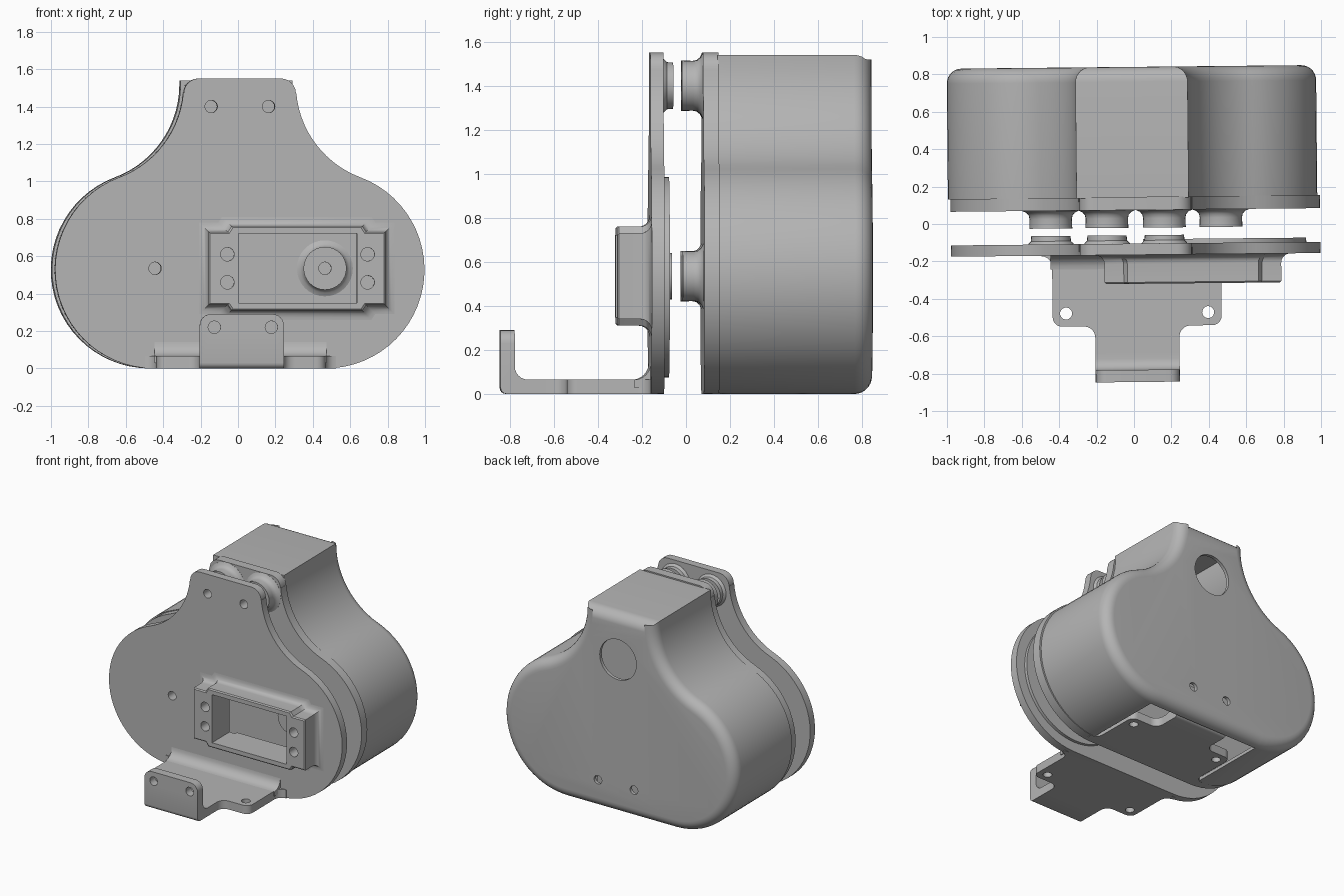
import bpy, bmesh
from math import sin, cos, pi, atan2, sqrt, asin

old = bpy.data.objects.get("Cube")
if old:
    bpy.data.objects.remove(old, do_unlink=True)

grey = bpy.data.materials.new("plain grey")
grey.use_nodes = True
COLOUR = (0.46, 0.46, 0.46, 1)
grey.diffuse_color = COLOUR
grey.node_tree.nodes["Principled BSDF"].inputs["Base Color"].default_value = COLOUR

parts, cutters = [], []


def loft(name, rings, keep=True):
    """Skin equal-length rings of points and cap both ends."""
    bm = bmesh.new()
    loops = [[bm.verts.new(p) for p in ring] for ring in rings]
    n = len(loops[0])
    for a, b in zip(loops, loops[1:]):
        for i in range(n):
            j = (i + 1) % n
            bm.faces.new((a[i], a[j], b[j], b[i]))
    bm.faces.new(loops[0])
    bm.faces.new(loops[-1])
    bmesh.ops.recalc_face_normals(bm, faces=bm.faces)
    mesh = bpy.data.meshes.new(name)
    bm.to_mesh(mesh)
    bm.free()
    mesh.materials.append(grey)
    ob = bpy.data.objects.new(name, mesh)
    bpy.context.collection.objects.link(ob)
    ob.hide_render = not keep
    (parts if keep else cutters).append(ob)
    return ob


def arc(cx, cy, r, a0, a1, n):
    return [(cx + r * cos(a0 + (a1 - a0) * i / n), cy + r * sin(a0 + (a1 - a0) * i / n))
            for i in range(n + 1)]


def at_y(pts, y):
    return [(x, y, z) for x, z in pts]


def lathe(name, x, z, steps, keep=True, n=32):
    """Turn (radius, y) steps about a line along y."""
    return loft(name, [at_y(arc(x, z, r, 0, 2 * pi * (n - 1) / n, n - 1), y)
                       for r, y in steps], keep)


def box_cutter(x0, x1, y0, y1, z0, z1):
    base = [(x0, z0), (x1, z0), (x1, z1), (x0, z1)]
    return loft("cutter", [at_y(base, y0), at_y(base, y1)], False)


def cut(ob, tools):
    bpy.context.view_layer.objects.active = ob
    for tool in tools:
        mod = ob.modifiers.new("cut", 'BOOLEAN')
        mod.operation, mod.solver, mod.object = 'DIFFERENCE', 'EXACT', tool
        bpy.ops.object.modifier_apply(modifier=mod.name)


def outline(cx, top, d=0, corner=0):
    """Bell-shaped body outline, shrunk by d, with optional rounded top corners."""
    lobe_x, lobe_r, neck_r, half = 0.46, 0.5275, 0.53, 0.30
    neck_x = half + neck_r
    neck_z = lobe_r + sqrt((lobe_r + neck_r) ** 2 - (neck_x - lobe_x) ** 2)
    phi = atan2(neck_z - lobe_r, neck_x - lobe_x)
    side = arc(lobe_x, lobe_r, lobe_r - d, -pi / 2, phi, 28)
    end = pi
    if corner:
        end = pi + asin((neck_z - (top - corner)) / neck_r)
    side += arc(neck_x, neck_z, neck_r + d, phi + pi, end, 14)[1:]
    if corner:
        side += arc(half - corner, top - corner, corner, 0, pi / 2, 6)
    else:
        side.append((half - d, top - d))
    return [(cx + x, z) for x, z in side] + [(cx - x, z) for x, z in reversed(side)]


# Front plate and the matching lid of the rear cup
plate_line = outline(0.008, 1.55, 0, 0.08)
plate = loft("front_plate", [at_y(plate_line, y) for y in (-0.165, -0.105)])
lid = loft("cup_lid", [at_y(plate_line, y) for y in (0.075, 0.145)])

# Hollow rear cup with rounded back rim
WALL, RIM, BACK = 0.025, 0.08, 0.84
rings = [(WALL + 0.05, BACK - WALL), (WALL, BACK - RIM), (WALL, 0.14), (0, 0.14)]
rings += [(RIM * (1 - cos(a)), BACK - RIM + RIM * sin(a))
          for a in [pi / 2 * i / 7 for i in range(8)]]
cup = loft("rear_cup", [at_y(outline(-0.006, 1.54, d), y) for d, y in rings])

# Round spacers: three on the plate, four on the lid
spots = [(-0.445, 0.535), (-0.145, 1.4), (0.162, 1.4), (0.465, 0.535)]
bolt_holes = [lathe("cutter", x, z, [(0.033, -0.5), (0.033, 0.2)], False) for x, z in spots]
for i, (x, z) in enumerate(spots):
    spacer = lathe(f"lid_spacer_{i + 1}", x, z,
                   [(0.15, 0.08), (0.15, 0.074), (0.13, 0.065), (0.117, 0.05),
                    (0.113, 0.03), (0.115, -0.02)])
    cut(spacer, [bolt_holes[i]])
    if i < 3:
        spacer = lathe(f"plate_spacer_{i + 1}", x, z,
                       [(0.125, -0.11), (0.12, -0.1), (0.107, -0.088), (0.105, -0.06)])
        cut(spacer, [bolt_holes[i]])
cut(lid, bolt_holes)

# Raised round pad behind the plate
pad = lathe("rear_pad", 0.465, 0.53, [(0.455, -0.11), (0.455, -0.082)], n=64)


# Motor housing flaring into the plate
def housing_line(d):
    quarter = [(0.4725, 0.195), (0.37, 0.195), (0.35, 0.225)]
    pts = []
    for sx, sz in ((1, 1), (-1, 1), (-1, -1), (1, -1)):
        q = quarter if sx == sz else quarter[::-1]
        pts += [(0.3125 + sx * (x + d), 0.535 + sz * (z + d)) for x, z in q]
    return pts


FLARE = 0.05
steps = [(FLARE, -0.15)]
steps += [(FLARE * (1 - sin(a)), -0.165 - FLARE * (1 - cos(a)))
          for a in [pi / 2 * i / 6 for i in range(7)]]
steps += [(0, -0.312), (-0.008, -0.32)]
housing = loft("motor_housing", [at_y(housing_line(d), y) for d, y in steps])
window = box_cutter(0, 0.632, -0.5, -0.03, 0.35, 0.72)
screws = [lathe("cutter", x, z, [(0.036, -0.5), (0.036, -0.2)], False)
          for x in (-0.06, 0.69) for z in (0.46, 0.61)]
cut(plate, bolt_holes[:3] + [window])
cut(pad, [window])
cut(housing, [window] + screws)


# Foot brackets: flat sheet, root fillet and upturned tab
def bracket(name, y0, s, length):
    cx, t = 0.012, 0.065
    half = [(0.51, -0.03), (0.51, 0)] + arc(0.51, 0.06, 0.058, -pi / 2, -pi, 5)
    half += arc(0.402, 0.33, 0.05, 0, pi / 2, 5)
    half += arc(0.285, 0.44, 0.06, -pi / 2, -pi, 5) + [(0.225, length - 0.16)]
    plan = half + [(-x, u) for x, u in reversed(half)]
    sheet = loft(name + "_sheet", [[(cx + x, y0 + s * u, z) for x, u in plan] for z in (0, t)])
    holes = [loft("cutter", [[(x, y, z) for x, y in
                              arc(cx + side * 0.38, y0 + s * 0.31, 0.032, 0, 2 * pi * 23 / 24, 23)]
                             for z in (-0.1, 0.2)], False) for side in (-1, 1)]
    cut(sheet, holes)

    root = [(-0.02, 0.03), (-0.02, t + 0.075)]
    root += arc(0.075, t + 0.075, 0.075, pi, 1.5 * pi, 6) + [(0.075, 0.03)]
    loft(name + "_root", [[(cx + x, y0 + s * u, z) for u, z in root] for x in (-0.46, 0.46)])

    hook = [(length - 0.16, 0)] + arc(length - 0.03, 0.03, 0.03, -pi / 2, 0, 4)
    hook += [(length, 0.29), (length - t, 0.29)]
    hook += arc(length - t - 0.06, t + 0.06, 0.06, 0, -pi / 2, 6) + [(length - 0.16, t)]
    tab = loft(name + "_tab", [[(cx + x, y0 + s * u, z) for u, z in hook]
                               for x in (-0.225, 0.225)])
    bm = bmesh.new()
    bm.from_mesh(tab.data)
    corners = [e for e in bm.edges if all(v.co.z > 0.28 for v in e.verts)
               and abs(e.verts[0].co.x - e.verts[1].co.x) < 0.01]
    bmesh.ops.bevel(bm, geom=corners, offset=0.06, segments=6, profile=0.5, affect='EDGES')
    bm.to_mesh(tab.data)
    bm.free()
    cut(tab, tab_holes)


tab_holes = [lathe("cutter", x, 0.22, [(0.033, -1), (0.033, 1)], False) for x in (-0.135, 0.17)]
bracket("front_bracket", -0.165, -1, 0.68)
bracket("rear_bracket", 0.145, 1, 0.6)

# Openings in the cup: bracket slot, cable hole and screw holes
slot = box_cutter(-0.47, 0.49, 0.1, 0.755, -0.1, 0.06)
cable_hole = lathe("cutter", 0, 1.19, [(0.155, 0.6), (0.155, 1)], False, 48)
cut(cup, [slot, cable_hole] + tab_holes)

# Finish: remove cutters, smooth shading, slight turn of the whole assembly
for ob in cutters:
    bpy.data.objects.remove(ob, do_unlink=True)
bpy.ops.object.select_all(action='DESELECT')
for ob in parts:
    ob.rotation_euler.z = 0.01
    ob.select_set(True)
bpy.context.view_layer.objects.active = parts[0]
bpy.ops.object.shade_smooth_by_angle(angle=0.55)
